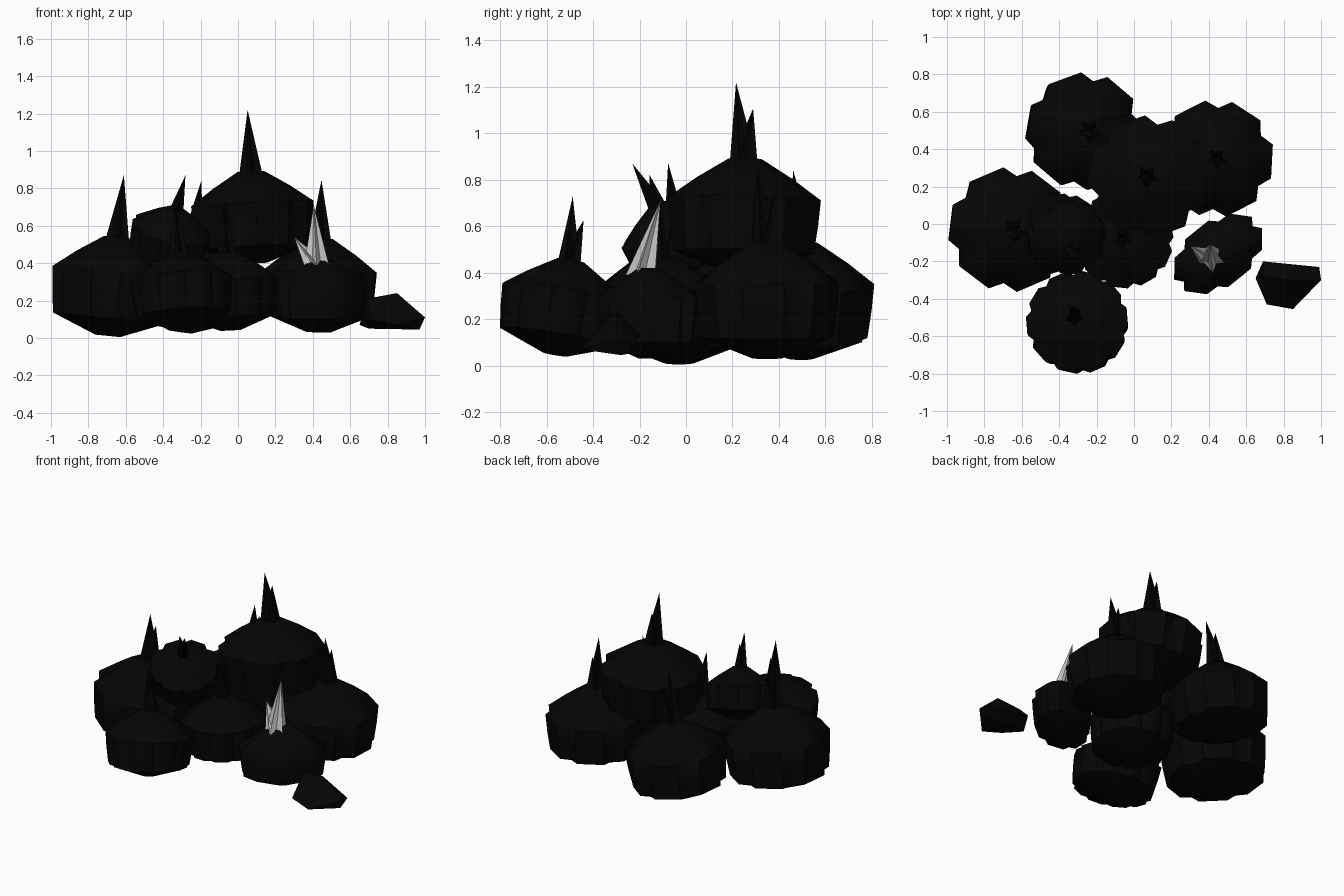
import bpy, bmesh, math
from mathutils import Matrix, Vector

cube = bpy.data.objects.get("Cube")
if cube:
    bpy.data.objects.remove(cube)


def material(name, value):
    mat = bpy.data.materials.new(name)
    mat.use_nodes = True
    color = (value, value, value, 1)
    mat.diffuse_color = color
    mat.node_tree.nodes["Principled BSDF"].inputs["Base Color"].default_value = color
    return mat


RIND = material("black rind", 0.0015)
STEM = material("black stem", 0.0012)
PALE = material("pale grey stem", 0.5)


def finish(name, bm, mat, matrix=Matrix(), angle=50):
    bmesh.ops.recalc_face_normals(bm, faces=bm.faces)
    bm.transform(matrix)
    mesh = bpy.data.meshes.new(name)
    bm.to_mesh(mesh)
    bm.free()
    mesh.materials.append(mat)
    mesh.shade_smooth()
    mesh.set_sharp_from_angle(angle=math.radians(angle))
    obj = bpy.data.objects.new(name, mesh)
    bpy.context.collection.objects.link(obj)


def fan(bm, ring, point):
    hub = bm.verts.new(point)
    for i, v in enumerate(ring):
        bm.faces.new((v, ring[(i + 1) % len(ring)], hub))


# Body profile: radius, height, groove depth
PROFILE = [(0.2, 0.0, 0.03), (0.92, 0.18, 0.12), (0.97, 0.42, 0.14),
           (1.0, 0.65, 0.14), (0.63, 0.83, 0.1), (0.22, 1.0, 0.04)]


def lobed_body(name, radius, height, lobes, matrix):
    bm = bmesh.new()
    pitch = math.tau / lobes
    rings = []
    for r, z, groove in PROFILE:
        ring = []
        for k in range(lobes):
            for offset, factor in ((-0.28, 1), (0.28, 1), (0.5, 1 - groove * 6 / lobes)):
                a = (k + offset) * pitch
                d = r * radius * factor
                ring.append(bm.verts.new((d * math.cos(a), d * math.sin(a), (z - 0.5) * height)))
        rings.append(ring)
    for a, b in zip(rings, rings[1:]):
        for i in range(len(a)):
            j = (i + 1) % len(a)
            bm.faces.new((a[i], a[j], b[j], b[i]))
    fan(bm, rings[0], (0, 0, -height / 2))
    fan(bm, rings[-1], (0, 0, height / 2))
    finish(name, bm, RIND, matrix)


def spiked_stem(name, radius, tips, mat, matrix):
    """Star-section spikes that share one foot, one per tip."""
    bm = bmesh.new()
    for tip in tips:
        star = []
        for k in range(10):
            a = -math.pi / 2 + k * math.pi / 5
            r = radius * (1 if k % 2 == 0 else 0.55)
            star.append(bm.verts.new((r * math.cos(a), r * math.sin(a), -0.02)))
        fan(bm, star, tip)
        bm.faces.new(star)
    finish(name, bm, mat, matrix, 25)


def pumpkin(name, center, radius, height, tilt=(0, 0), turn=0, lobes=6):
    lean = Vector((0, 0, 1)).rotation_difference(Vector((*tilt, 1))).to_matrix().to_4x4()
    place = Matrix.Translation(center) @ lean
    spin = Matrix.Rotation(math.radians(turn), 4, "Z")
    lobed_body(name + "_body", radius, height, lobes, place @ spin)
    foot = place @ Matrix.Translation((0, 0, height * 0.5))
    tips = [(0, -0.14 * radius, radius), (0, 0.09 * radius, 0.66 * radius)]
    spiked_stem(name + "_stem", radius * 0.2, tips, STEM, foot)


# Large pumpkins on the ground
pumpkin("left_pumpkin", (-0.67, -0.03, 0.275), 0.335, 0.53, (0.1, 0), -7)
pumpkin("back_pumpkin", (-0.275, 0.495, 0.28), 0.315, 0.5, (0.14, 0.02), -10)
pumpkin("right_pumpkin", (0.435, 0.35, 0.28), 0.315, 0.5, (0.02, 0), -3)

# Small pumpkins on the ground
pumpkin("front_pumpkin", (-0.3, -0.53, 0.25), 0.275, 0.41, (-0.08, 0.17), 5, 10)
pumpkin("middle_pumpkin", (-0.05, -0.08, 0.25), 0.265, 0.42, (-0.05, 0), 12, 10)

# Stacked pumpkins
pumpkin("top_pumpkin", (0.08, 0.25, 0.645), 0.33, 0.49, (-0.05, 0.02), -10)
pumpkin("upper_left_pumpkin", (-0.365, -0.06, 0.54), 0.215, 0.33, (0.25, -0.42), 10, 8)

# Flattened broken pumpkin with its pale two-pronged stem
squash = Matrix.Scale(0.65, 4, Vector((0.6, -0.8, 0)))
spin = Matrix.Rotation(math.radians(10), 4, "Z")
lobed_body("broken_pumpkin_body", 0.275, 0.39, 6,
           Matrix.Translation((0.45, -0.16, 0.225)) @ squash @ spin)
spiked_stem("broken_pumpkin_stem", 0.07, [(-0.015, 0.08, 0.3), (-0.12, 0.07, 0.13)],
            PALE, Matrix.Translation((0.42, -0.19, 0.41)))

# Loose rind chunk
chunk = bmesh.new()
for p in [(0.69, -0.2, 0.13), (0.69, -0.28, 0.21), (0.99, -0.23, 0.1), (1.0, -0.3, 0.11),
          (0.85, -0.455, 0.07), (0.71, -0.43, 0.1), (0.65, -0.29, 0.07), (0.85, -0.3, 0.24),
          (0.97, -0.28, 0.045), (0.7, -0.25, 0.05)]:
    chunk.verts.new(p)
bmesh.ops.convex_hull(chunk, input=chunk.verts[:])
finish("rind_chunk", chunk, RIND)
